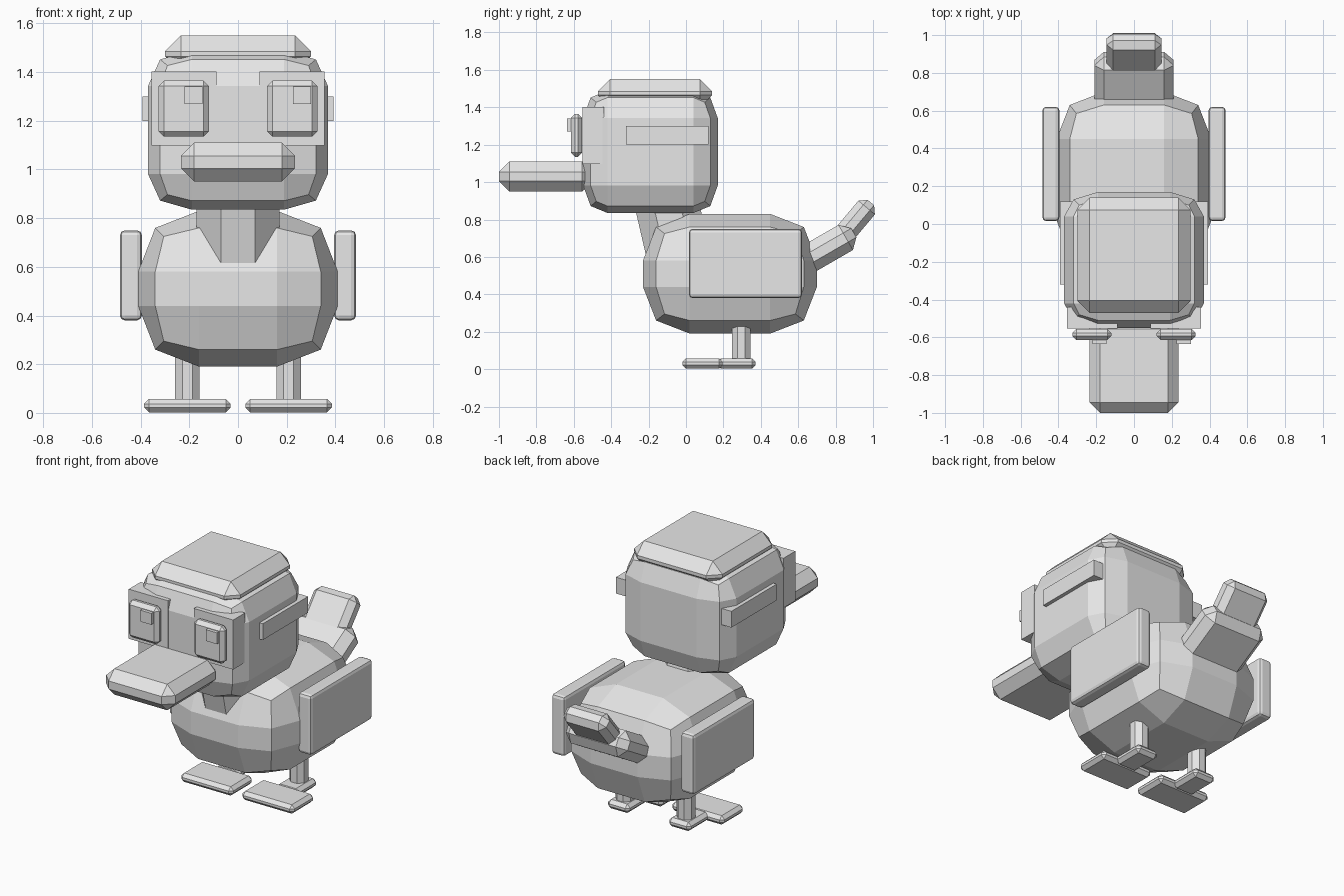
import bpy, bmesh
from math import radians, pi, cos
from mathutils import Matrix, Vector

if "Cube" in bpy.data.objects:
    bpy.data.objects.remove(bpy.data.objects["Cube"], do_unlink=True)

GREY = (0.8, 0.8, 0.8, 1)
grey = bpy.data.materials.new("plain_grey")
grey.use_nodes = True
grey.diffuse_color = GREY
grey.node_tree.nodes["Principled BSDF"].inputs["Base Color"].default_value = GREY


def finish(name, bm):
    bmesh.ops.recalc_face_normals(bm, faces=bm.faces)
    mesh = bpy.data.meshes.new(name)
    bm.to_mesh(mesh)
    bm.free()
    mesh.materials.append(grey)
    obj = bpy.data.objects.new(name, mesh)
    bpy.context.collection.objects.link(obj)
    return obj


def box(name, center, size, bevel=0, segments=1, tilt=0):
    """Block with optional chamfered edges, tilted about x."""
    bm = bmesh.new()
    bmesh.ops.create_cube(bm, size=1)
    bmesh.ops.scale(bm, vec=size, verts=bm.verts)
    if bevel:
        bmesh.ops.bevel(bm, geom=bm.edges[:], offset=bevel, segments=segments,
                        profile=0.5, affect='EDGES')
    bm.transform(Matrix.Translation(center) @ Matrix.Rotation(radians(tilt), 4, 'X'))
    return finish(name, bm)


def puffed_block(name, center, half, inner, edge, corner):
    """Cube with a 3x3 grid per side, pulled in along edges and corners."""
    bm = bmesh.new()
    bmesh.ops.create_cube(bm, size=2)
    bmesh.ops.subdivide_edges(bm, edges=bm.edges[:], cuts=2, use_grid_fill=True)
    for v in bm.verts:
        outer = [abs(c) > 0.9 for c in v.co]
        reach = (half, edge, corner)[sum(outer) - 1]
        v.co = Vector([(reach[i] if outer[i] else inner[i]) * (1 if v.co[i] > 0 else -1)
                       for i in range(3)])
    bm.transform(Matrix.Translation(center))
    return finish(name, bm)


def octagon_post(name, center, apothem, height, tilt=0):
    """Eight-sided post with flat sides facing the axes."""
    bm = bmesh.new()
    r = apothem / cos(pi / 8)
    bmesh.ops.create_cone(bm, cap_ends=True, segments=8, radius1=r, radius2=r, depth=height)
    bm.transform(Matrix.Translation(center) @ Matrix.Rotation(radians(tilt), 4, 'X')
                 @ Matrix.Rotation(pi / 8, 4, 'Z'))
    return finish(name, bm)


# Body, neck and head
puffed_block("body", (0, 0.235, 0.51), (0.41, 0.465, 0.32), (0.16, 0.215, 0.07),
             (0.34, 0.395, 0.25), (0.305, 0.35, 0.215))
octagon_post("neck", (0, -0.07, 0.74), 0.17, 0.42, tilt=13)
puffed_block("head", (0, -0.19, 1.162), (0.37, 0.36, 0.327), (0.19, 0.23, 0.18),
             (0.32, 0.32, 0.29), (0.29, 0.29, 0.265))
box("crown", (0, -0.165, 1.475), (0.6, 0.61, 0.15), 0.065)
box("beak", (0, -0.75, 1.03), (0.47, 0.5, 0.16), 0.055)

# Tail
box("tail_base", (0, 0.75, 0.644), (0.42, 0.34, 0.155), 0.05, tilt=30)
box("tail_tip", (0, 0.908, 0.795), (0.29, 0.25, 0.115), 0.035, tilt=50)

# Paired parts
for side, s in (("left", 1), ("right", -1)):
    box(side + "_eye_plate", (s * 0.222, -0.497, 1.25), (0.267, 0.115, 0.305))
    box(side + "_eye", (s * 0.223, -0.585, 1.25), (0.207, 0.06, 0.23), 0.022)
    # Both pupils look the same way
    box(side + "_pupil", (s * 0.223 + 0.04, -0.61, 1.305), (0.075, 0.05, 0.07))
    box(side + "_temple_bar", (s * 0.36, -0.1, 1.25), (0.066, 0.44, 0.1))
    box(side + "_wing", (s * 0.44, 0.318, 0.565), (0.09, 0.605, 0.37), 0.02, 2)
    octagon_post(side + "_leg", (s * 0.208, 0.295, 0.15), 0.05, 0.26)
    box(side + "_toes", (s * 0.208, 0.088, 0.03), (0.356, 0.216, 0.055), 0.02)
    box(side + "_heel", (s * 0.208, 0.27, 0.03), (0.15, 0.205, 0.055), 0.02)
